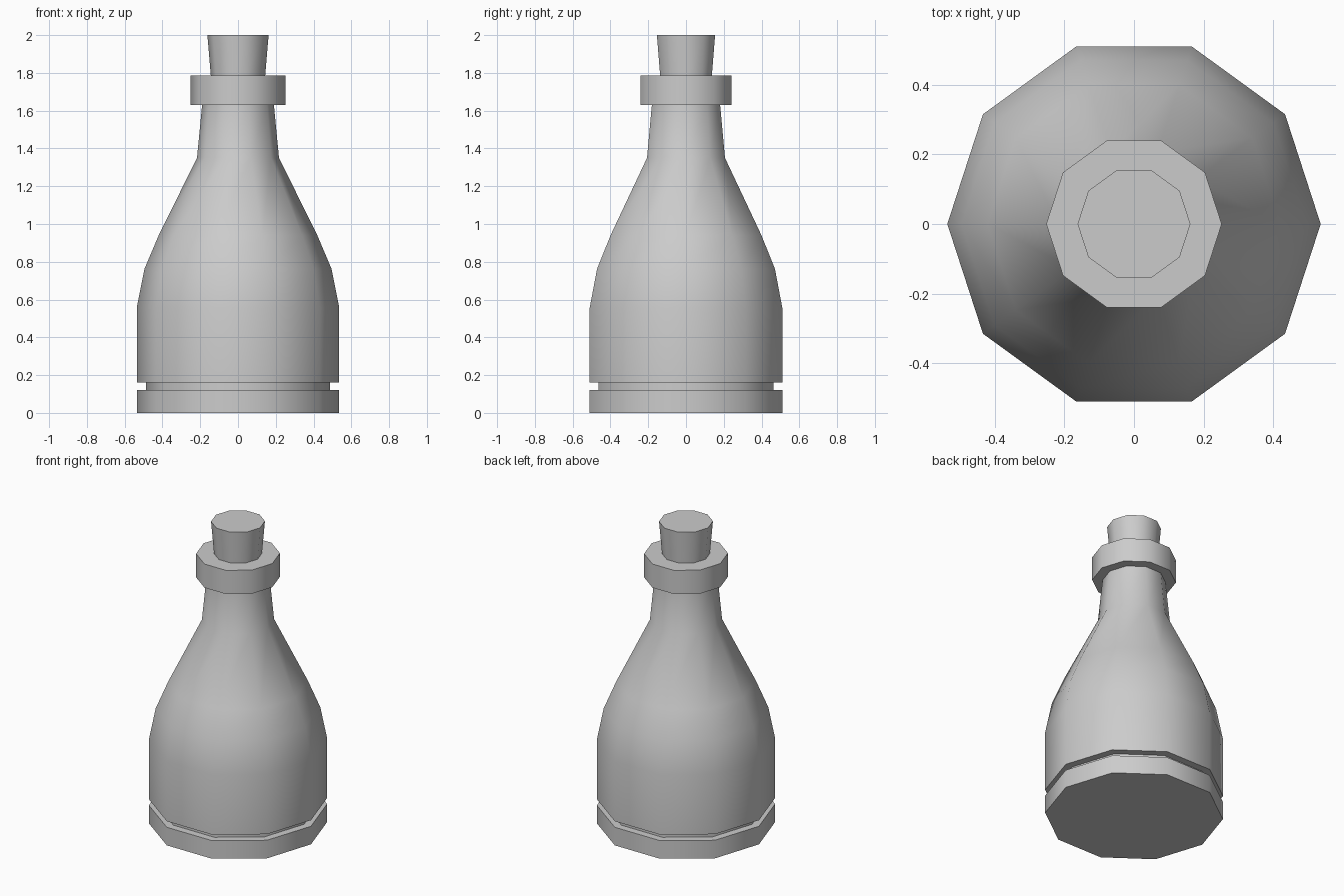
import bpy, bmesh, math

if "Cube" in bpy.data.objects:
    bpy.data.objects.remove(bpy.data.objects["Cube"])

SIDES = 10


def lathe(name, profile):
    """Revolve (radius, z) points into a closed ten-sided solid."""
    bm = bmesh.new()
    rings = []
    for r, z in profile:
        angles = [2 * math.pi * i / SIDES for i in range(SIDES)]
        rings.append([bm.verts.new((r * math.cos(a), r * math.sin(a), z)) for a in angles])
    for low, high in zip(rings, rings[1:]):
        for i in range(SIDES):
            j = (i + 1) % SIDES
            bm.faces.new((low[i], low[j], high[j], high[i]))
    bm.faces.new(rings[0][::-1])
    bm.faces.new(rings[-1])
    bmesh.ops.recalc_face_normals(bm, faces=bm.faces)
    mesh = bpy.data.meshes.new(name)
    bm.to_mesh(mesh)
    bm.free()
    obj = bpy.data.objects.new(name, mesh)
    bpy.context.collection.objects.link(obj)
    bpy.ops.object.select_all(action='DESELECT')
    obj.select_set(True)
    bpy.context.view_layer.objects.active = obj
    bpy.ops.object.shade_smooth_by_angle(angle=math.radians(40))
    return obj


# Bottle: grooved base, rounded shoulders, tapered neck and lip collar
lathe("bottle", [
    (0.536, 0.0), (0.536, 0.12), (0.486, 0.12), (0.486, 0.16), (0.536, 0.16),
    (0.536, 0.557), (0.495, 0.763), (0.42, 0.94), (0.217, 1.35), (0.19, 1.63),
    (0.252, 1.63), (0.252, 1.787),
])

# Cork: flares slightly towards the top
lathe("cork", [(0.143, 1.775), (0.162, 2.0)])
